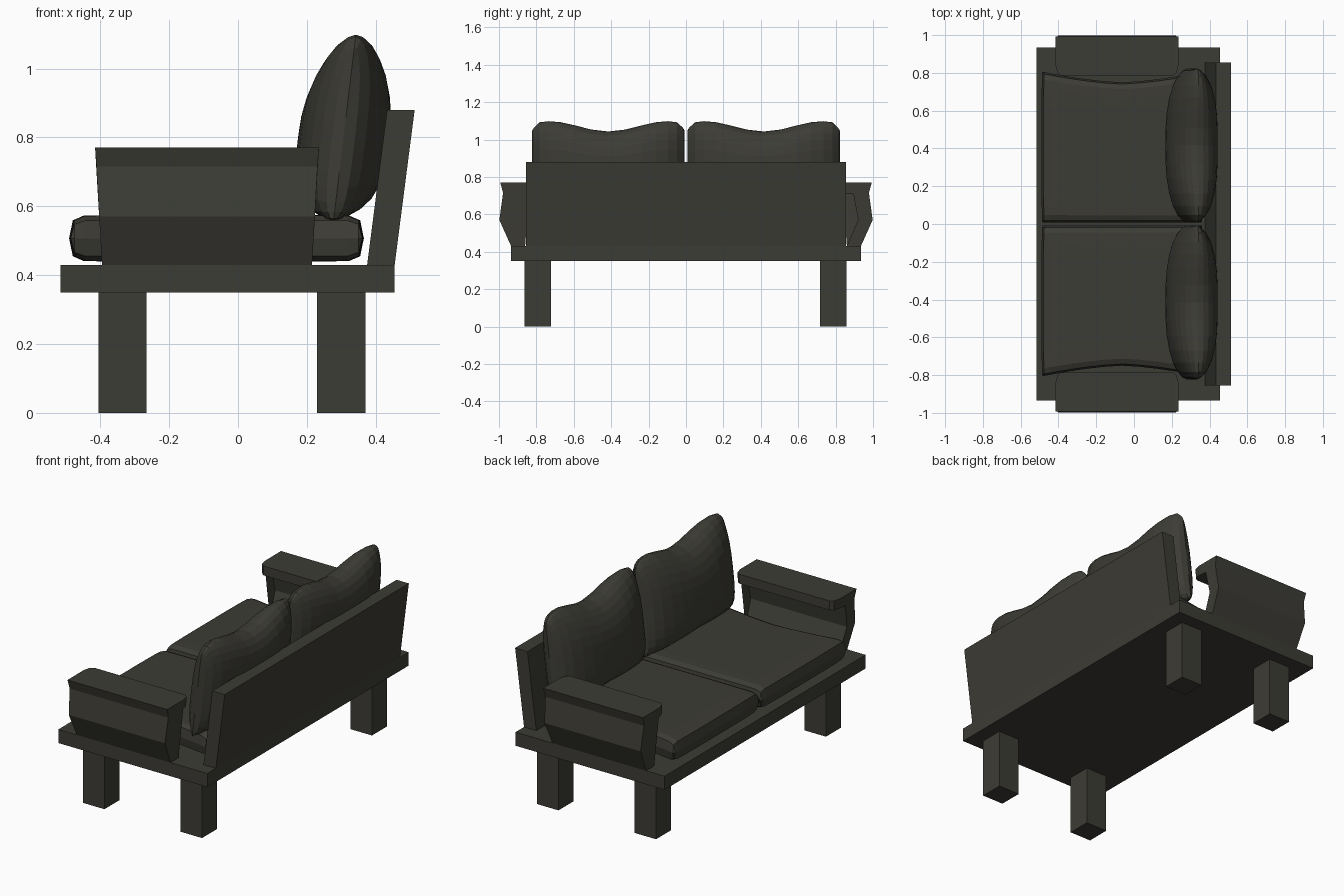
import bpy, bmesh, math

if "Cube" in bpy.data.objects:
    bpy.data.objects.remove(bpy.data.objects["Cube"])

mat = bpy.data.materials.new("dark olive grey")
mat.diffuse_color = (0.046, 0.045, 0.036, 1)
mat.use_nodes = True
mat.node_tree.nodes["Principled BSDF"].inputs["Base Color"].default_value = mat.diffuse_color


def finish(name, bm):
    bmesh.ops.remove_doubles(bm, verts=bm.verts, dist=0.0004)
    bmesh.ops.recalc_face_normals(bm, faces=bm.faces)
    me = bpy.data.meshes.new(name)
    bm.to_mesh(me)
    bm.free()
    me.materials.append(mat)
    ob = bpy.data.objects.new(name, me)
    bpy.context.collection.objects.link(ob)
    return ob


def loft(name, a, b):
    """Solid between two matching loops of points."""
    bm = bmesh.new()
    va, vb = [bm.verts.new(p) for p in a], [bm.verts.new(p) for p in b]
    n = len(a)
    for i in range(n):
        bm.faces.new((va[i], va[(i + 1) % n], vb[(i + 1) % n], vb[i]))
    caps = [bm.faces.new(va), bm.faces.new(vb)]
    bmesh.ops.triangulate(bm, faces=caps)
    return finish(name, bm)


def slab(name, x0, x1, y0, y1, z0, z1, lean=0):
    return loft(name,
                [(x0, y0, z0), (x1, y0, z0), (x1, y1, z0), (x0, y1, z0)],
                [(x0 + lean, y0, z1), (x1 + lean, y0, z1),
                 (x1 + lean, y1, z1), (x0 + lean, y1, z1)])


def cushion(name, shape, n=14):
    """Two grids, one per side, joined at the rim; shape(u, v, side) gives a point."""
    bm = bmesh.new()
    t = [math.sin(math.pi / 2 * (2 * i / n - 1)) for i in range(n + 1)]
    for side in (-1, 1):
        g = [[bm.verts.new(shape(u, v, side)) for v in t] for u in t]
        for i in range(n):
            for j in range(n):
                bm.faces.new((g[i][j], g[i + 1][j], g[i + 1][j + 1], g[i][j + 1]))
    return finish(name, bm)


def puff(a, n, p):
    return max(0.0, 1 - abs(a) ** n) ** p


# Platform, leaning back board and legs
slab("platform", -0.515, 0.455, -0.935, 0.935, 0.35, 0.43)
slab("back_board", 0.375, 0.455, -0.856, 0.856, 0.43, 0.88, lean=0.058)
for label, x in (("front", -0.335), ("rear", 0.30)):
    for y in (-0.793, 0.787):
        slab(label + "_leg", x - 0.07, x + 0.07, y - 0.07, y + 0.07, 0, 0.352)

# Arm profile: y, z, half length in x
arm = [(0.935, 0.43, 0.305), (0.998, 0.57, 0.313), (0.978, 0.715, 0.321),
       (0.993, 0.77, 0.325), (0.84, 0.77, 0.325), (0.80, 0.77, 0.315),
       (0.785, 0.77, 0.295), (0.785, 0.715, 0.292), (0.80, 0.713, 0.312),
       (0.84, 0.712, 0.321), (0.895, 0.708, 0.321), (0.92, 0.57, 0.313),
       (0.86, 0.43, 0.305)]

for s, label in ((-1, "left"), (1, "right")):
    loft(label + "_arm",
         [(-0.09 - h, s * y, z) for y, z, h in arm],
         [(-0.09 + h, s * y, z) for y, z, h in arm])

    # Seat cushion: flat rounded box with an inward curve on the outer side
    def seat(u, v, side):
        outer = 0.75 + 0.056 * abs(u) ** 1.5
        y = 0.008 + (outer - 0.008) * (v + 1) / 2
        x = -0.0625 + 0.428 * u * (1 - 0.012 * v ** 4)
        f = puff(u, 30, 0.4) * puff(v, 30, 0.4)
        return (x, s * y, 0.507 + side * 0.067 * f)
    cushion(label + "_seat_cushion", seat)

    # Back cushion: tilted lens-shaped pillow with a dip along the top
    def back(u, v, side):
        a = abs(u)
        top = 1.043 + 0.055 * (1 - math.cos(math.pi * min(a / 0.78, 1))) / 2
        top -= 0.05 * max(0, (a - 0.85) / 0.15) ** 2
        low = 0.575 - 0.017 * min(a / 0.78, 1)
        z = low + (top - low) * (v + 1) / 2
        y = 0.415 + 0.408 * u
        f = puff(u, 2.6, 0.5) * puff(v, 2.3 if v > 0 else 4, 0.5)
        return (0.31 + 0.12 * (z - 0.83) + side * 0.132 * f, s * y, z)
    cushion(label + "_back_cushion", back)
